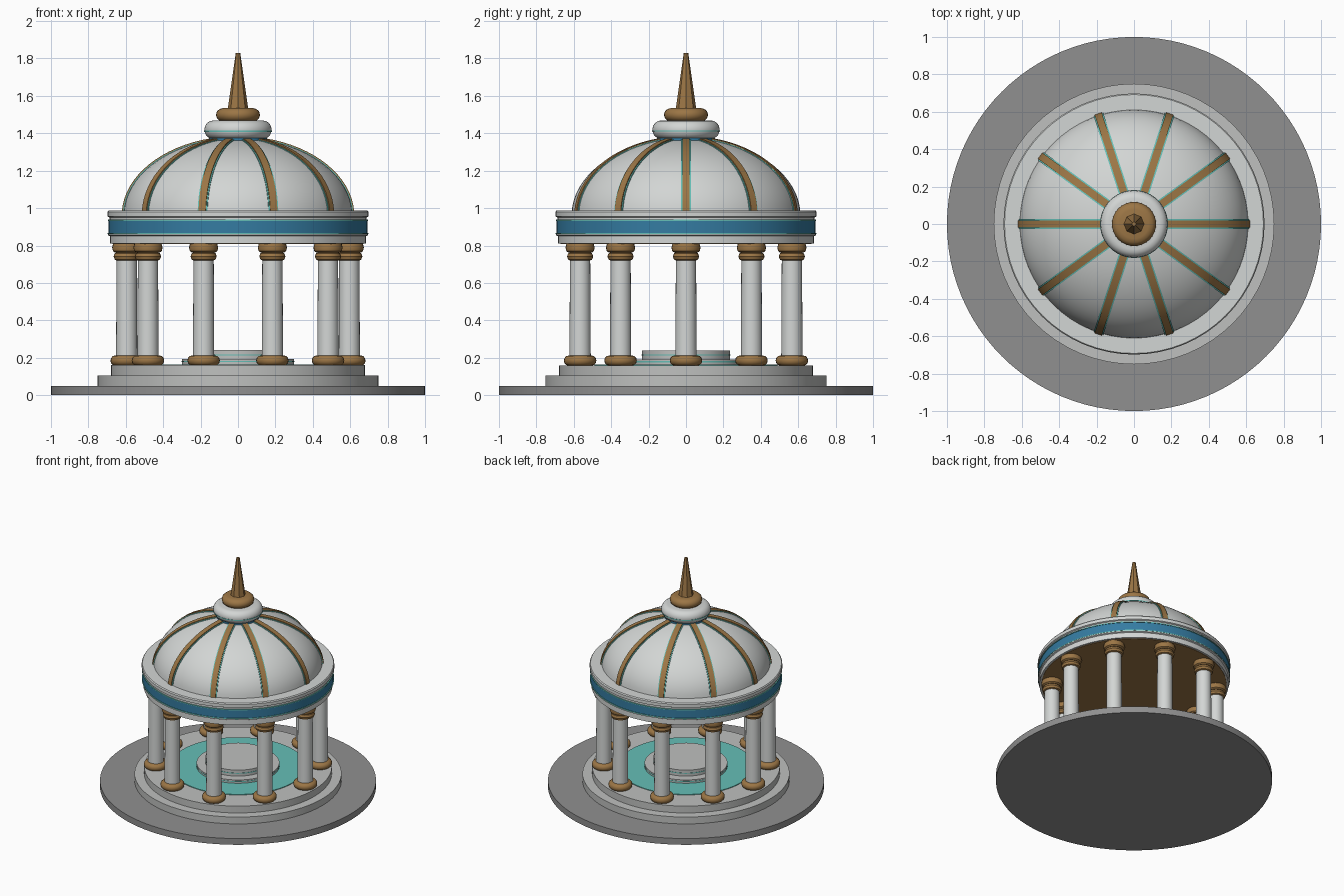
import bpy, bmesh, math
from mathutils import Vector, Matrix

if "Cube" in bpy.data.objects:
    bpy.data.objects.remove(bpy.data.objects["Cube"])


def mat(name, r, g, b):
    m = bpy.data.materials.new(name)
    m.diffuse_color = (r, g, b, 1)
    m.use_nodes = True
    m.node_tree.nodes["Principled BSDF"].inputs["Base Color"].default_value = m.diffuse_color
    return m


STONE = mat("grey stone", 0.28, 0.28, 0.28)
STEP = mat("step marble", 0.52, 0.53, 0.52)
MARBLE = mat("white marble", 0.65, 0.67, 0.66)
GOLD = mat("old gold", 0.33, 0.18, 0.06)
BLUE = mat("blue band", 0.035, 0.20, 0.36)
TEAL = mat("teal inlay", 0.13, 0.52, 0.47)


def finish(name, bm, material, smooth=True):
    bmesh.ops.remove_doubles(bm, verts=bm.verts, dist=1e-5)
    bmesh.ops.recalc_face_normals(bm, faces=bm.faces)
    me = bpy.data.meshes.new(name)
    bm.to_mesh(me)
    bm.free()
    ob = bpy.data.objects.new(name, me)
    bpy.context.collection.objects.link(ob)
    me.materials.append(material)
    if smooth:
        bpy.ops.object.select_all(action='DESELECT')
        ob.select_set(True)
        bpy.context.view_layer.objects.active = ob
        bpy.ops.object.shade_smooth_by_angle(angle=math.radians(35))
    return ob


def lathe(name, profile, material, n=64, at=(0, 0), smooth=True):
    """Revolve (radius, z) points about a vertical axis, capping open ends."""
    bm = bmesh.new()
    rings = []
    for r, z in profile:
        rings.append([bm.verts.new((at[0] + r * math.cos(2 * math.pi * i / n),
                                    at[1] + r * math.sin(2 * math.pi * i / n), z))
                      for i in range(n)])
    for a, b in zip(rings, rings[1:]):
        for i in range(n):
            j = (i + 1) % n
            bm.faces.new((a[i], a[j], b[j], b[i]))
    bm.faces.new(rings[0])
    bm.faces.new(rings[-1])
    return finish(name, bm, material, smooth)


def disc(name, r, z0, z1, material, n=64):
    return lathe(name, [(r, z0), (r, z1)], material, n)


def roll(r, z0, z1, bulge, k=6):
    """Half-round moulding profile reaching radius r."""
    return [(r - bulge + bulge * math.cos(math.pi * (i / k - 0.5)),
             (z0 + z1) / 2 + (z1 - z0) / 2 * math.sin(math.pi * (i / k - 0.5)))
            for i in range(k + 1)]


# Base and steps
disc("ground_plinth", 1.0, 0.0, 0.05, STONE, 96)
disc("lower_step", 0.75, 0.05, 0.105, STEP)
disc("upper_step", 0.68, 0.105, 0.16, STEP)
disc("floor_inlay", 0.49, 0.155, 0.165, TEAL)

# Central dais
disc("dais_lower", 0.30, 0.16, 0.192, STEP)
disc("dais_inlay", 0.302, 0.176, 0.182, TEAL)
disc("dais_upper", 0.235, 0.19, 0.24, STEP)
disc("dais_upper_inlay", 0.237, 0.212, 0.218, TEAL)

# Columns
COUNT = 10
for i in range(COUNT):
    a = 2 * math.pi * i / COUNT
    at = (0.595 * math.cos(a), 0.595 * math.sin(a))
    lathe(f"column_base_{i}", roll(0.087, 0.158, 0.212, 0.025), GOLD, 24, at)
    lathe(f"column_shaft_{i}", [(0.057, 0.20), (0.054, 0.74)], MARBLE, 24, at)
    lathe(f"capital_{i}", roll(0.070, 0.718, 0.765, 0.02, 4)
          + roll(0.078, 0.762, 0.815, 0.016, 4), GOLD, 24, at)

# Entablature
disc("ceiling", 0.67, 0.807, 0.83, GOLD)
lathe("architrave", [(0.685, 0.81), (0.685, 0.85), (0.695, 0.855), (0.695, 0.865)], MARBLE)
disc("architrave_inlay", 0.697, 0.862, 0.868, TEAL)
disc("frieze_band", 0.692, 0.865, 0.935, BLUE)
disc("frieze_inlay", 0.696, 0.932, 0.938, TEAL)
lathe("cornice", [(0.688, 0.936), (0.688, 0.95), (0.698, 0.955), (0.698, 0.98),
                  (0.692, 0.988), (0.60, 0.988)], MARBLE)

# Dome
ZC, RX, RZ = 0.96, 0.612, 0.415


def dome_point(t, off=0.0):
    return (RX + off) * math.cos(t), ZC + (RZ + off) * math.sin(t)


T0, T1, STEPS = 0.05, math.acos(0.14 / RX), 16
arc = [T0 + (T1 - T0) * i / STEPS for i in range(STEPS + 1)]
lathe("dome", [dome_point(t) for t in arc], MARBLE)


def ribs(name, width, off, material):
    """Curved strips laid radially over the dome."""
    bm = bmesh.new()
    for k in range(COUNT):
        rot = Matrix.Rotation(2 * math.pi * k / COUNT, 3, 'Z')
        rings = []
        for t in arc:
            (ri, zi), (ro, zo) = dome_point(t, -0.01), dome_point(t, off)
            h = width / 2
            rings.append([bm.verts.new(rot @ Vector(p)) for p in
                          ((ri, -h, zi), (ro, -h, zo), (ro, h, zo), (ri, h, zi))])
        for a, b in zip(rings, rings[1:]):
            for i in range(4):
                j = (i + 1) % 4
                bm.faces.new((a[i], a[j], b[j], b[i]))
        bm.faces.new(rings[0])
        bm.faces.new(rings[-1])
    return finish(name, bm, material)


ribs("dome_rib_edging", 0.054, 0.004, TEAL)
ribs("dome_ribs", 0.040, 0.010, GOLD)

# Crown and spire
disc("crown_neck", 0.155, 1.345, 1.385, BLUE, 48)
lathe("crown_collar", roll(0.18, 1.37, 1.468, 0.045, 8), MARBLE, 48)
disc("crown_inlay", 0.1815, 1.408, 1.414, TEAL, 48)
lathe("finial_knob", roll(0.118, 1.462, 1.535, 0.04, 6), GOLD, 32)
lathe("spire", [(0.056, 1.52), (0.012, 1.83)], GOLD, 8, smooth=False)
